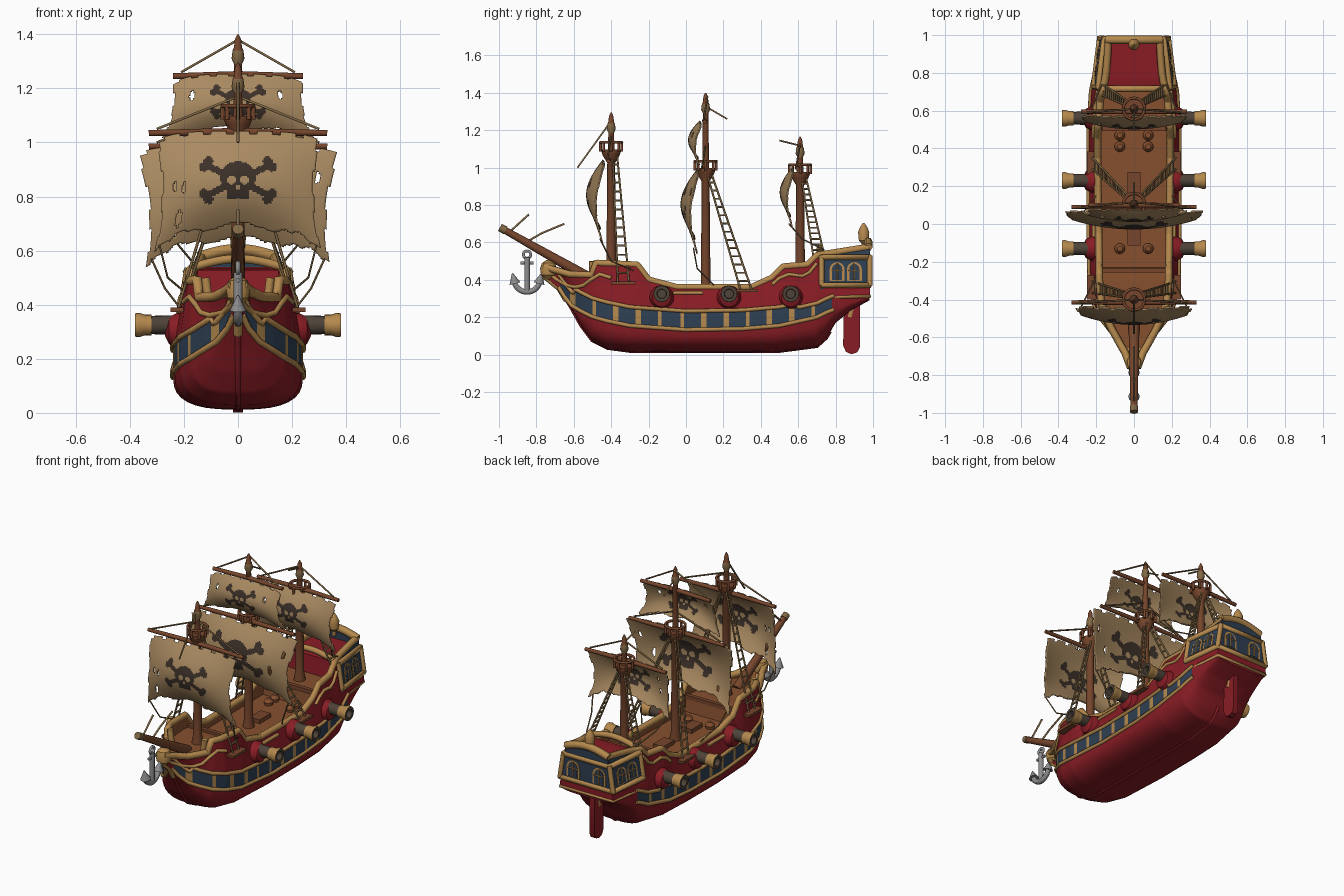
import bpy, bmesh, math, random
from mathutils import Vector, Matrix

if "Cube" in bpy.data.objects:
    bpy.data.objects.remove(bpy.data.objects["Cube"])
random.seed(4)
COLOURS = {"red_paint": (.25, .012, .018), "gold_trim": (.46, .25, .075), "navy_paint": (.027, .05, .085),
           "deck_wood": (.24, .08, .028), "mast_wood": (.18, .06, .025), "sail_cloth": (.4, .255, .12),
           "emblem_dark": (.045, .03, .022), "gun_iron": (.075, .055, .04), "anchor_grey": (.27, .27, .27),
           "rope": (.22, .14, .06)}
MATS = {}
for key, rgb in COLOURS.items():
    m = MATS[key] = bpy.data.materials.new(key)
    m.use_nodes = True
    m.diffuse_color = (*rgb, 1)
    m.node_tree.nodes["Principled BSDF"].inputs["Base Color"].default_value = (*rgb, 1)


def finish(name, bm, mats, angle=35, normals=True):
    if normals:
        bmesh.ops.recalc_face_normals(bm, faces=bm.faces)
    mesh = bpy.data.meshes.new(name)
    bm.to_mesh(mesh)
    bm.free()
    for key in mats:
        mesh.materials.append(MATS[key])
    ob = bpy.data.objects.new(name, mesh)
    bpy.context.collection.objects.link(ob)
    bpy.ops.object.select_all(action="DESELECT")
    ob.select_set(True)
    bpy.context.view_layer.objects.active = ob
    bpy.ops.object.shade_smooth_by_angle(angle=math.radians(angle))
    return ob


def tubes(name, paths, radius, mat):
    cu = bpy.data.curves.new(name, "CURVE")
    cu.dimensions, cu.bevel_depth, cu.bevel_resolution, cu.use_fill_caps = "3D", radius, 1, True
    for path in paths:
        sp = cu.splines.new("POLY")
        sp.points.add(len(path) - 1)
        for p, co in zip(sp.points, path):
            p.co = (*co, 1)
    cu.materials.append(MATS[mat])
    bpy.context.collection.objects.link(bpy.data.objects.new(name, cu))


def both(path):
    return [[(s * x, y, z) for x, y, z in path] for s in (1, -1)]


def lathe(name, profile, matrix, sides=20):
    """Turn (radius, height, material) points round the local z axis."""
    bm, mats, rings = bmesh.new(), list(dict.fromkeys(p[2] for p in profile)), []
    for r, h, _ in profile:
        rings.append([bm.verts.new(matrix @ Vector((r * math.cos(a), r * math.sin(a), h)))
                      for a in (math.tau * i / sides for i in range(sides))])
    for a, b, p in zip(rings, rings[1:], profile):
        for i in range(sides):
            k = (i + 1) % sides
            bm.faces.new((a[i], a[k], b[k], b[i])).material_index = mats.index(p[2])
    bm.faces.new(rings[0])
    bm.faces.new(rings[-1]).material_index = mats.index(profile[-1][2])
    return finish(name, bm, mats)


def spar(name, a, b, r1, r2, mat="mast_wood"):
    a, b = Vector(a), Vector(b)
    d = b - a
    turn = Matrix.Translation(a) @ d.to_track_quat("Z", "Y").to_matrix().to_4x4()
    return lathe(name, [(r1, 0, mat), (r2, d.length, mat)], turn, 12)


def box(name, loc, size, mat):
    bm = bmesh.new()
    bmesh.ops.create_cube(bm, size=1, matrix=Matrix.Translation(loc) @ Matrix.Diagonal((*size, 1)))
    return finish(name, bm, [mat])


def plate(name, outline, place, depth, mat):
    """Slab whose outline (a, b) is put in space by place()."""
    bm = bmesh.new()
    face = bm.faces.new([bm.verts.new(place(a, b)) for a, b in outline])
    out = bmesh.ops.extrude_face_region(bm, geom=[face])["geom"]
    bmesh.ops.translate(bm, verts=[v for v in out if isinstance(v, bmesh.types.BMVert)], vec=depth)
    return finish(name, bm, [mat])


def arch(c, z, w, h):
    return [(c - w, z), (c + w, z)] + [(c + w * math.cos(t), z + h + w * math.sin(t))
                                       for t in (math.pi * i / 8 for i in range(9))]


def lerp(table, y, col=1):
    for a, b in zip(table, table[1:]):
        if y <= b[0]:
            t = max(0, (y - a[0]) / (b[0] - a[0]))
            return a[col] + (b[col] - a[col]) * t
    return table[-1][col]


# Hull stations: y, keel height, band height, widest half-width, rail half-width
STATIONS = [(-.76, .42, .43, .015, .03), (-.68, .355, .36, .018, .06), (-.65, .305, .312, .04, .078),
            (-.61, .24, .262, .08, .1), (-.56, .15, .232, .128, .128), (-.5, .07, .202, .175, .155),
            (-.42, .03, .18, .213, .185), (-.3, .014, .155, .235, .195), (0, .012, .133, .24, .2),
            (.3, .012, .138, .24, .205), (.5, .014, .155, .24, .205), (.7, .04, .2, .227, .185),
            (.75, .085, .225, .217, .168), (.8, .17, .245, .206, .16), (.88, .235, .275, .194, .153), (.98, .29, .31, .178, .148)]
RAIL = [(-.76, .47), (-.62, .43), (-.5, .425), (-.48, .49), (-.26, .48), (-.2, .4), (-.05, .36), (.35, .36),
        (.46, .41), (.52, .47), (.65, .48), (.7, .53), (.98, .575)]
DECK = [(-.3, .41), (-.24, .405), (-.232, .32), (.5, .32), (.508, .42), (.71, .42), (.718, .535), (.98, .54)]


def band(y):
    low = lerp(STATIONS, y, 2)
    return low, min(low + (.1 if -.6 < y < .6 else .075), lerp(RAIL, y) - .02)


def side(y, z):
    """Half-width of the hull above the band."""
    t = (z - band(y)[1]) / (lerp(RAIL, y) - band(y)[1])
    wm, wr = lerp(STATIONS, y, 3), lerp(STATIONS, y, 4)
    return wm + (wr - wm) * max(0, min(1, t))


def section(y):
    zk, wm, wr = (lerp(STATIONS, y, c) for c in (1, 3, 4))
    (zb, zt), zr = band(y), lerp(RAIL, y)
    pts = []
    for i in range(9):
        t = math.pi / 2 * i / 8
        pts.append((wm * math.sin(t) ** .72, zb - (zb - zk) * max(0, math.cos(t)) ** .75))
    pts += [(side(y, z), z) for z in (zt + (zr - zt) * i / 4 for i in range(5))]
    inner, deck = max(wr - .028, .004), min(max(lerp(DECK, y), zt), zr - .005)
    return pts + [(inner, zr), (inner, deck), (0, deck)]


YS = [-.76 + .01 * i for i in range(175)]
HULL = ["red_paint", "gold_trim", "navy_paint", "deck_wood"]
bm = bmesh.new()
for s in (1, -1):
    rings = [[bm.verts.new((s * x, y, z)) for x, z in section(y)] for y in YS]
    for y, a, b in zip(YS, rings, rings[1:]):
        for j in range(len(a) - 1):
            f = bm.faces.new((a[j], a[j + 1], b[j + 1], b[j]))
            if j == 8 and -.675 < y < .78:
                f.material_index = 1 if (y + .625) % .117 < .026 else 2
            elif j == 13 or (j == 14 and y > .72):
                f.material_index = 1
            elif j > 13:
                f.material_index = 0 if y > .7 else 3
            elif j > 9 and y > .715:
                f.material_index = 2
    bm.faces.new(rings[0])
    bm.faces.new(rings[-1])
bmesh.ops.remove_doubles(bm, verts=bm.verts, dist=.0004)
finish("hull", bm, HULL, 40)
tubes("keel", [[(0, y, lerp(STATIONS, y) + .006) for y in YS if y < .78]], .012, "red_paint")

# Gold mouldings on the hull
for name, k in (("lower_band_trim", 0), ("upper_band_trim", 1)):
    tubes(name, both([(lerp(STATIONS, y, 3), y, band(y)[k]) for y in YS if -.685 < y < .8]), .012, "gold_trim")
tubes("rail_cap", both([(max(.01, lerp(STATIONS, y, 4) - .012), y, lerp(RAIL, y)) for y in YS]), .02, "gold_trim")
for name, path in (("bow_scroll", [(-.74, .44), (-.69, .4), (-.64, .372), (-.59, .36), (-.55, .37), (-.51, .4), (-.46, .43), (-.4, .41)]),
                   ("quarter_scroll", [(.46, .375), (.5, .41), (.55, .43), (.62, .42), (.66, .44), (.7, .49)]),
                   ("waist_rail", [(-.07, .33), (.09, .33)])):
    tubes(name, both([(side(y, z) + .002, y, z) for y, z in path]), .011, "gold_trim")
tubes("stem_trim", [[(0, y, lerp(STATIONS, y)) for y in YS if y < -.63]], .016, "gold_trim")
tubes("bow_posts", both([(.11, -.5, .42), (.12, -.5, .5)]), .018, "gold_trim")
lathe("stem_head", [(.015, 0, "gold_trim"), (.04, .025, "gold_trim"), (.045, .06, "gold_trim"),
                    (.035, .09, "gold_trim"), (.012, .105, "gold_trim")], Matrix.Translation((0, -.735, .4)))


# Stern gallery with arched windows
def wall(y, z):
    return .212 - .03 * (y - .72) / .27 - .024 * (z - .375) / .15


def gallery(name, low, high, grow, mat):
    bm = bmesh.new()
    bmesh.ops.create_cube(bm, size=1)
    for v in bm.verts:
        y, z = (.72 if v.co.y < 0 else .985), (low if v.co.z < 0 else high)
        v.co = (math.copysign(wall(y, z) + grow, v.co.x), y, z)
    finish(name, bm, [mat])


gallery("stern_gallery", .375, .525, 0, "navy_paint")
gallery("gallery_ledge", .318, .365, -.006, "red_paint")
for name, z in (("gallery_sill", .372), ("gallery_cornice", .522)):
    tubes(name, [[(s * wall(y, z), y, z) for s, y in ((1, .72), (1, .982), (-1, .982), (-1, .72))]], .017, "gold_trim")
tubes("gallery_posts", [p for y in (.725, .983) for p in both([(wall(y, z), y, z) for z in (.37, .53)])], .015, "gold_trim")
tubes("counter_trim", [[(.205, .74, .305), (.181, .982, .312), (-.181, .982, .312), (-.205, .74, .305)]], .01, "gold_trim")
for s in (1, -1):
    for c in (.808, .9):
        for name, mat, w, out in (("side_window_frame", "gold_trim", .04, .002), ("side_window_pane", "navy_paint", .027, .004)):
            plate(name, arch(c, .405 - w / 4, w, .06), lambda a, b: Vector((s * (wall(a, b) + out), a, b)),
                  Vector((s * .003, 0, 0)), mat)
        tubes("side_window_bars", [[(s * (wall(c, z) + .007), c, z) for z in (.4, .49)],
                                   [(s * (wall(y, .45) + .007), y, .45) for y in (c - .03, c + .03)]], .004, "gold_trim")
    for name, mat, w, out in (("stern_window_frame", "gold_trim", .045, .986), ("stern_window_pane", "navy_paint", .031, .989)):
        plate(name, arch(s * .09, .402 - w / 5, w, .06), lambda a, b: Vector((a, out, b)), Vector((0, .003, 0)), mat)
    tubes("stern_window_bars", [[(s * .09, .992, .4), (s * .09, .992, .49)],
                                [(s * .055, .992, .45), (s * .125, .992, .45)]], .004, "gold_trim")
BOW = [(.148 * (i / 6 - 1), .575 + .03 * math.sin(math.pi * i / 12)) for i in range(13)]
plate("taffrail", [(-.148, .52)] + BOW + [(.148, .52)], lambda a, b: Vector((a, .965, b)), Vector((0, .02, 0)), "navy_paint")
tubes("taffrail_cap", [[(x, .975, z) for x, z in BOW]], .023, "gold_trim")
tubes("poop_front_rail", [[(x * 1.1, .716, z - .035) for x, z in BOW]], .018, "gold_trim")
G = "gold_trim"
lathe("stern_lantern", [(.012, 0, G), (.012, .03, G), (.026, .045, G), (.03, .09, G), (.02, .115, G), (.004, .14, G)],
      Matrix.Translation((0, .95, .565)))
plate("rudder", [(.845, .27), (.84, .05), (.855, .015), (.885, .002), (.915, .012), (.93, .04), (.93, .29)],
      lambda a, b: Vector((-.018, a, b)), Vector((.036, 0, 0)), "red_paint")
tubes("rudder_post", [[(0, .875, .2), (0, .9, .3)]], .024, "gold_trim")

# Guns through round ports
for s in (1, -1):
    for y in (-.13, .23, .56):
        lathe("gun_port", [(.065, .18, "red_paint"), (.065, .225, "red_paint"), (.05, .255, "red_paint"), (.02, .27, "red_paint")],
              Matrix.Translation((0, y, .305)) @ Matrix.Rotation(s * math.pi / 2, 4, "Y"))
        lathe("cannon", [(.036, .2, "gun_iron"), (.034, .32, "gun_iron"), (.038, .32, G), (.038, .345, G),
                         (.045, .365, G), (.043, .38, "gun_iron"), (.026, .38, "gun_iron"), (.024, .35, "gun_iron")],
              Matrix.Translation((0, y, .325)) @ Matrix.Rotation(s * math.pi / 2, 4, "Y"))

# Deck fittings
for y in (-.06, .22):
    box("deck_hatch", (0, y, .33), (.07, .11, .03), "mast_wood")
for y in (-.13, .41, .47):
    for x in (.075, -.075):
        lathe("deck_barrel", [(.024, 0, "deck_wood"), (.028, .02, "deck_wood"), (.014, .04, "deck_wood")],
              Matrix.Translation((x, y, .318)))
for y, z in ((-.245, .41), (.505, .425)):
    box("deck_edge_beam", (0, y, z), (.34, .025, .025), "mast_wood")

# Masts, lookouts and rigging: name, y, foot, lookout height, top, shroud foot (x, y, z)
W, R = "mast_wood", "rope"
for name, y, foot, nest, top, sx, sy, sz in (("fore", -.4, .4, 1.085, 1.295, .22, -.335, .39),
                                             ("main", .105, .31, .985, 1.4, .22, .32, .35),
                                             ("mizzen", .61, .41, .965, 1.165, .165, .71, .53)):
    lathe(name + "_mast", [(.036, foot, W), (.026, foot + .06, W), (.021, nest - .06, W), (.045, nest - .02, W), (.052, nest, W),
                           (.052, nest + .012, W), (.018, nest + .012, W), (.015, top - .11, R), (.024, top - .09, R),
                           (.02, top - .06, W), (.015, top - .05, W), (.012, top - .02, W), (.003, top, W)],
          Matrix.Translation((0, y, 0)), 16)
    ring = [(.057 * math.cos(t), y + .057 * math.sin(t)) for t in (math.tau * i / 16 for i in range(17))]
    tubes(name + "_lookout_rail", [[(a, b, nest + .05) for a, b in ring]]
          + [[(a, b, nest), (a, b, nest + .05)] for a, b in ring[::2]], .008, W)
    lines = []
    for s in (1, -1):
        legs = [(Vector((s * .02, y + .02 + e * .4, nest - .02)), Vector((s * sx, sy + e, sz))) for e in (-.03, .03)]
        lines += legs
        for i in range(1, 14):
            lines.append([a.lerp(b, i / 14) for a, b in legs])
        if name != "mizzen":
            box(name + "_channel", (s * (sx + .005), sy, sz - .008), (.05, .13, .016), W)
    tubes(name + "_shrouds", lines, .0055, R)


# Torn sails with a skull and crossed bones
def emblem(x, z):
    x = abs(x)
    if math.hypot(x - .17, z) < .12 or math.hypot(x, z + .2) < .06:
        return False
    if (x / .47) ** 2 + ((z - .1) / .42) ** 2 < 1 or (x < .28 and -.52 < z < 0):
        return True
    bone = any(abs(k * z - .5 * x) < .1 and x < .85 for k in (1, -1))
    return bone or any(math.hypot(x - a, abs(z) - b) < .13 for a, b in ((.9, .36), (.78, .52)))


def sail(name, y0, top, bottom, w1, w2, reach, bulge, badge, holes):
    bm, nu, nv = bmesh.new(), 84, 64
    phase = random.uniform(0, 6)
    spots = [(random.choice((-1, 1)) * random.uniform(.65, .9), random.uniform(.12, .85), random.uniform(.02, .04))
             for _ in range(holes)]
    grid = []
    for j in range(nv + 1):
        v = j / nv
        row = []
        for i in range(nu + 1):
            u = 2 * i / nu - 1
            x = u * (w1 + (w2 - w1) * v) * (1 - .08 * math.sin(math.pi * v))
            drop = (top - bottom) * (1 - .22 * (1 - u * u)) * v + .03 * u ** 4 * (1 - v)
            y = y0 - bulge * math.sin(math.pi * (.04 + .86 * v)) * (1 - .5 * u * u)
            row.append(bm.verts.new((x, y, top - drop)))
        grid.append(row)
    mid, high = (top + bottom) / 2 + (top - bottom) * .1, badge * .95
    for j in range(nv):
        for i in range(nu):
            u, v = 2 * (i + .5) / nu - 1, (j + .5) / nv
            tear = .02 + .03 * math.sin(9 * u + phase) + .05 * abs(math.sin(15 * u + 2 * phase)) * abs(u)
            edge = 1 - .015 * (1 + math.sin(17 * v + phase))
            torn = v > 1 - tear or abs(u) > edge or (v < .03 and i % 12 < 4)
            if torn or any(math.hypot(u - a, (v - b) * .45) < r for a, b, r in spots):
                continue
            f = bm.faces.new((grid[j][i], grid[j + 1][i], grid[j + 1][i + 1], grid[j][i + 1]))
            c = f.calc_center_median()
            f.material_index = int(emblem(c.x / badge, (c.z - mid) / high))
    bmesh.ops.delete(bm, geom=[v for v in bm.verts if not v.link_faces], context="VERTS")
    ob = finish(name + "_sail", bm, ["sail_cloth", "emblem_dark"], 60, False)
    mod = ob.modifiers.new("cloth", "SOLIDIFY")
    mod.thickness, mod.offset = .008, 0
    for s in (1, -1):
        spar(name + "_yard", (0, y0 + .015, top), (s * reach, y0 + .015, top - .005), .014, .011)
    tubes(name + "_lifts", both([(0, y0 + .03, top + .13), (reach - .03, y0 + .01, top + .01)]), .005, R)


sail("fore", -.43, 1.04, .59, .3, .31, .33, .1, .14, 3)
sail("main", .075, .99, .54, .375, .34, .33, .1, .175, 3)
sail("main_top", .085, 1.25, 1.0, .24, .29, .24, .07, .1, 2)
sail("mizzen", .58, 1.0, .68, .28, .28, .28, .075, .115, 2)
tubes("braces", both([(.29, -.46, .62), (.26, -.4, .5), (.2, -.28, .45)]) + both([(.32, .04, .57), (.27, .06, .46), (.2, .15, .37)])
      + both([(.26, .55, .7), (.22, .62, .62), (.17, .74, .56)]), .004, R)
tubes("stays", [[(0, -.4, 1.25), (0, -.58, 1.0)], [(0, .1, 1.33), (0, .22, 1.26)], [(0, .6, 1.12), (0, .5, 1.145)]], .005, R)

# Bowsprit and anchor
spar("bowsprit", (0, -.5, .4), (0, -.985, .675), .03, .018)
spar("bowsprit_cap", (0, -.965, .664), (0, -.995, .68), .022, .021, R)
tubes("bowsprit_lines", [[(0, -.95, .65), (0, -.84, .75)], [(0, -.84, .61), (0, -.77, .65), (0, -.65, .7)]], .006, R)
A = "anchor_grey"
tubes("anchor_arms", [[(0, -.85 + .07 * math.sin(t), .405 - .07 * math.cos(t)) for t in (.2 * i - 1.4 for i in range(15))],
                      [(0, -.85, .34), (0, -.85, .52)]], .017, A)
tubes("anchor_stock", [[(0, -.885, .49), (0, -.815, .49)],
                       [(0, -.85 + .02 * math.sin(t), .535 + .02 * math.cos(t)) for t in (math.tau * i / 12 for i in range(13))]], .009, A)
for e in (-1, 1):
    spar("anchor_fluke", (0, -.85 + e * .064, .38), (0, -.85 + e * .078, .435), .03, .003, A)
